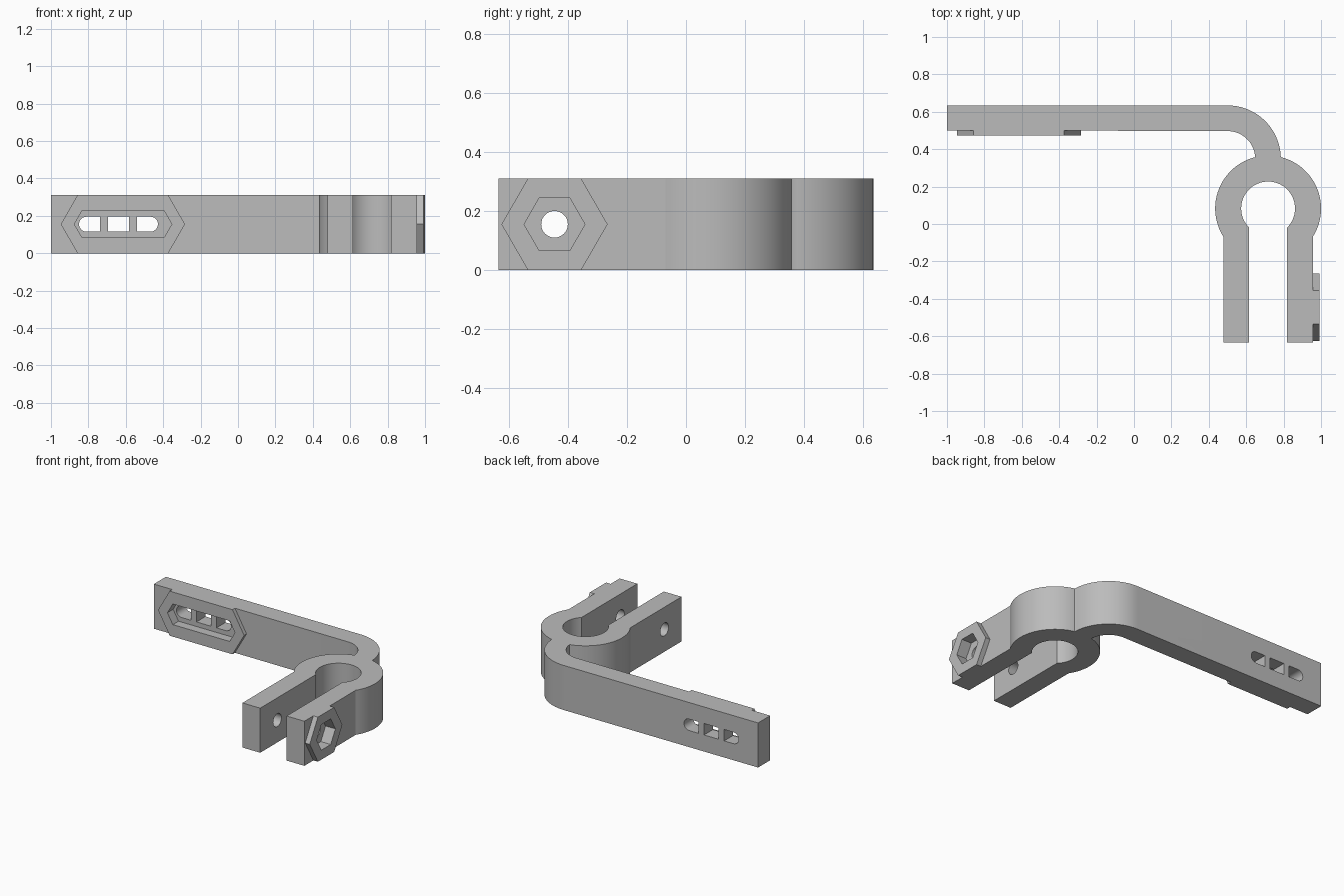
import bpy, bmesh
from math import cos, sin, pi, radians, acos, degrees

cube = bpy.data.objects.get("Cube")
if cube:
    bpy.data.objects.remove(cube, do_unlink=True)

H = 0.311                     # height of the strap
MID = H / 2
HEX = MID / sin(pi / 3)       # hexagon radius that fills the height
Y0, Y1 = -0.634, 0.634        # front and back limits

grey = bpy.data.materials.new("grey plastic")
grey.use_nodes = True
grey.diffuse_color = (0.5, 0.5, 0.5, 1)
grey.node_tree.nodes["Principled BSDF"].inputs["Base Color"].default_value = grey.diffuse_color


def arc(cx, cy, r, start, end, n):
    """Points along an arc, angles in degrees."""
    angles = [radians(start + (end - start) * i / n) for i in range(n + 1)]
    return [(cx + r * cos(a), cy + r * sin(a)) for a in angles]


def prism(name, outline, axis, lo, hi):
    """Extrude a 2D outline along one axis."""
    place = {"x": lambda p, d: (d, p[0], p[1]),
             "y": lambda p, d: (p[0], d, p[1]),
             "z": lambda p, d: (p[0], p[1], d)}[axis]
    bm = bmesh.new()
    a = [bm.verts.new(place(p, lo)) for p in outline]
    b = [bm.verts.new(place(p, hi)) for p in outline]
    bm.faces.new(a)
    bm.faces.new(b)
    for i in range(len(a)):
        j = (i + 1) % len(a)
        bm.faces.new((a[i], a[j], b[j], b[i]))
    bmesh.ops.recalc_face_normals(bm, faces=bm.faces)
    mesh = bpy.data.meshes.new(name)
    bm.to_mesh(mesh)
    bm.free()
    mesh.materials.append(grey)
    obj = bpy.data.objects.new(name, mesh)
    bpy.context.collection.objects.link(obj)
    return obj


def activate(obj):
    bpy.ops.object.select_all(action="DESELECT")
    obj.select_set(True)
    bpy.context.view_layer.objects.active = obj


def cut(obj, cutters):
    activate(obj)
    for c in cutters:
        mod = obj.modifiers.new("cut", "BOOLEAN")
        mod.operation, mod.solver, mod.object = "DIFFERENCE", "EXACT", c
        bpy.ops.object.modifier_apply(modifier=mod.name)


def hexagon(c0, c1, r):
    """Hexagon with left and right tips, stretched between two centres."""
    return arc(c1, MID, r, -60, 60, 2) + arc(c0, MID, r, 120, 240, 2)


# Strap: arm, bend, clamp ring and two legs as one outline
cx, cy, ro, ri = 0.717, 0.083, 0.283, 0.144
leg_out, leg_in = 0.239, 0.102
ao = degrees(acos(leg_out / ro))
ai = degrees(acos(leg_in / ri))
bx, by = 0.5, 0.349
outline = [(cx - leg_in, Y0), (cx - leg_out, Y0)]
outline += arc(cx, cy, ro, 180 + ao, 104, 32)
outline += arc(bx, by, 0.148, 5, 90, 16)
outline += [(-1, 0.501), (-1, Y1)]
outline += arc(bx, by, Y1 - by, 90, 2, 24)
outline += arc(cx, cy, ro, 76, -ao, 32)
outline += [(cx + leg_out, Y0), (cx + leg_in, Y0)]
outline += arc(cx, cy, ri, -ai, 180 + ai, 48)
strap = prism("clamp_strap", outline, "z", 0, H)

# Raised hexagonal bosses
nut_y = -0.445
leg_face = cx + leg_out
slot_l, slot_r = -0.768, -0.463
nut_boss = prism("nut_boss", hexagon(nut_y, nut_y, HEX), "x", leg_face, 0.991)
slot_boss = prism("slot_boss", hexagon(slot_l, slot_r, HEX), "y", 0.472, 0.501)

# Nut pocket and bolt hole through both legs
nut_pocket = prism("nut_pocket", hexagon(nut_y, nut_y, 0.103), "x", 0.915, 1.1)
bolt_hole = prism("bolt_hole", arc(nut_y, MID, 0.045, 0, 348.75, 31), "x", 0.3, 1.2)

# Long pocket and three slots through the arm
slot_pocket = prism("slot_pocket", hexagon(-0.792, -0.437, 0.083), "y", 0.4, 0.535)
s = 0.04
left_slot = arc(-0.81, MID, s, 90, 270, 12) + [(-0.738, MID - s), (-0.738, MID + s)]
mid_slot = [(-0.695, MID - s), (-0.583, MID - s), (-0.583, MID + s), (-0.695, MID + s)]
right_slot = arc(-0.468, MID, s, -90, 90, 12) + [(-0.54, MID + s), (-0.54, MID - s)]
slots = [prism("slot_cutter", p, "y", 0.3, 0.8) for p in (left_slot, mid_slot, right_slot)]

cut(strap, [nut_pocket, bolt_hole, slot_pocket] + slots)
cut(nut_boss, [nut_pocket])
cut(slot_boss, [slot_pocket])

for c in [nut_pocket, bolt_hole, slot_pocket] + slots:
    bpy.data.objects.remove(c, do_unlink=True)

# Smooth the curved walls, keep hard edges
for obj in (strap, nut_boss, slot_boss):
    activate(obj)
    bpy.ops.object.shade_smooth_by_angle(angle=radians(25))
